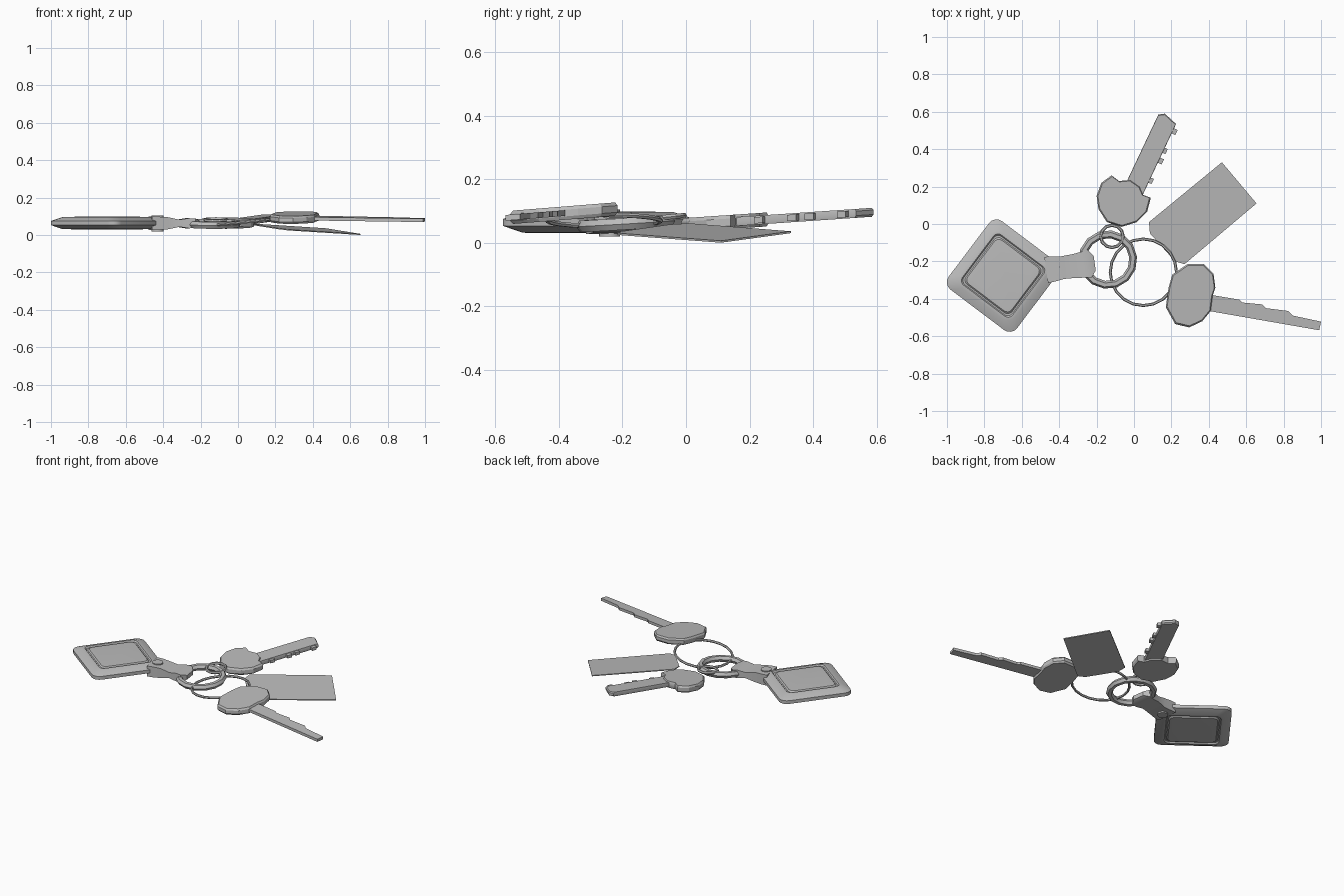
import bpy, bmesh, math
from mathutils import Matrix

cube = bpy.data.objects.get("Cube")
if cube:
    bpy.data.objects.remove(cube)

grey = bpy.data.materials.new("plain grey")
grey.use_nodes = True
colour = (0.5, 0.5, 0.5, 1)
grey.diffuse_color = colour
grey.node_tree.nodes["Principled BSDF"].inputs["Base Color"].default_value = colour


def finish(obj, angle=25):
    obj.data.materials.clear()
    obj.data.materials.append(grey)
    bpy.ops.object.select_all(action='DESELECT')
    obj.select_set(True)
    bpy.context.view_layer.objects.active = obj
    bpy.ops.object.shade_smooth_by_angle(angle=math.radians(angle))
    return obj


def loft(name, sections, matrix=Matrix()):
    """Skin a row of equal-length point loops and cap both ends."""
    bm = bmesh.new()
    rows = [[bm.verts.new(matrix @ Matrix.Translation(p).to_translation()) for p in s]
            for s in sections]
    n = len(rows[0])
    for a, b in zip(rows, rows[1:]):
        for i in range(n):
            j = (i + 1) % n
            bm.faces.new((a[i], a[j], b[j], b[i]))
    bm.faces.new(rows[0])
    bm.faces.new(rows[-1])
    bmesh.ops.recalc_face_normals(bm, faces=bm.faces)
    mesh = bpy.data.meshes.new(name)
    bm.to_mesh(mesh)
    bm.free()
    obj = bpy.data.objects.new(name, mesh)
    bpy.context.collection.objects.link(obj)
    return finish(obj)


def slab(name, outline, plane, layers):
    """Outline lying on a tilted plane; layers are (scale, height) pairs."""
    cx = sum(p[0] for p in outline) / len(outline)
    cy = sum(p[1] for p in outline) / len(outline)
    sections = []
    for k, h in layers:
        pts = [(cx + (x - cx) * k, cy + (y - cy) * k) for x, y in outline]
        sections.append([(x, y, plane(x, y) + h) for x, y in pts])
    return loft(name, sections)


def rounded_square(half, radius, z, steps=4):
    pts = []
    for corner in range(4):
        mid = math.radians(45 + 90 * corner)
        cx = (half - radius) * math.copysign(1, math.cos(mid))
        cy = (half - radius) * math.copysign(1, math.sin(mid))
        for i in range(steps + 1):
            a = math.radians(90 * corner + 90 * i / steps)
            pts.append((cx + radius * math.cos(a), cy + radius * math.sin(a), z))
    return pts


def ring(name, place, major, minor, sides, tilt):
    bpy.ops.mesh.primitive_torus_add(location=place, rotation=tilt, major_radius=major,
                                     minor_radius=minor, major_segments=sides,
                                     minor_segments=6)
    obj = bpy.context.object
    obj.name = name
    return finish(obj)


def both_sides(t, rim=0.95):
    return [(rim, -t), (1, -t * 0.5), (1, t * 0.5), (rim, t)]


# Fob: bevelled rounded square with a grooved, raised panel on both faces
half_profile = [(0.229, 0.011), (0.185, 0.032), (0.168, 0.033), (0.162, 0.025),
                (0.154, 0.025), (0.147, 0.033), (0.13, 0.034)]
profile = [(h, -z) for h, z in reversed(half_profile)] + half_profile
loft("fob", [rounded_square(h, 0.05 if h > 0.18 else 0.03, z) for h, z in profile],
     Matrix.Translation((-0.70, -0.276, 0.064)) @ Matrix.Rotation(math.radians(-37), 4, 'Z'))

# Strap: flattened loop from the fob corner round the main ring
strap_rows = [(-0.04, 0.07, 0.035), (0.0, 0.068, 0.035), (0.05, 0.061, 0.032),
              (0.11, 0.064, 0.019), (0.16, 0.07, 0.027), (0.195, 0.075, 0.025),
              (0.222, 0.04, 0.014)]
loft("strap", [[(s, -w, -h), (s, w, -h), (s, w, h), (s, -w, h)] for s, w, h in strap_rows],
     Matrix.Translation((-0.43, -0.24, 0.063)) @ Matrix.Rotation(math.radians(8), 4, 'Z'))
bpy.ops.mesh.primitive_cylinder_add(vertices=16, radius=0.033, depth=0.084,
                                    location=(-0.43, -0.24, 0.062))
bpy.context.object.name = "strap_rivet"
finish(bpy.context.object)

# Rings
ring("main_ring", (-0.14, -0.19, 0.06), 0.136, 0.021, 14, (0.06, 0, 0.1))
ring("large_thin_ring", (0.05, -0.258, 0.07), 0.178, 0.008, 20, (0, -0.1, 0))
ring("small_ring", (-0.118, -0.066, 0.08), 0.06, 0.009, 12, (0.1, 0, 0))

# Card tag
slab("card_tag", [(0.47, 0.33), (0.655, 0.11), (0.27, -0.215), (0.22, -0.2),
                  (0.085, -0.05), (0.08, 0.01)],
     lambda x, y: 0.066 - 0.104 * x + 0.0487 * y, [(1, -0.003), (1, 0.003)])


# Toothed key: head, blade and square teeth along one edge
def toothed_plane(x, y):
    return 0.056 + 0.068 * y


slab("toothed_key_head", [(-0.12, 0.26), (-0.175, 0.22), (-0.2, 0.15), (-0.19, 0.08),
                          (-0.145, 0.01), (-0.065, -0.015), (0.015, 0.01), (0.07, 0.065),
                          (0.09, 0.14), (0.05, 0.155), (0.03, 0.2), (-0.02, 0.235),
                          (-0.08, 0.23)], toothed_plane, both_sides(0.022))
slab("toothed_key_blade", [(0.03, 0.12), (0.225, 0.535), (0.165, 0.59), (0.13, 0.585),
                           (-0.04, 0.225)], toothed_plane, both_sides(0.014, 0.97))
along, out = (0.425, 0.905), (0.905, -0.425)
for i, (x, y) in enumerate([(0.21, 0.497), (0.157, 0.395), (0.137, 0.34), (0.083, 0.235)]):
    corners = [(x + along[0] * a + out[0] * b, y + along[1] * a + out[1] * b)
               for a, b in ((-0.015, -0.03), (0.015, -0.03), (0.015, 0.019), (-0.015, 0.019))]
    slab(f"key_tooth_{i + 1}", corners, toothed_plane, [(1, -0.01), (1, 0.01)])


# Long key: oval head and stepped, tapering blade
def long_plane(x, y):
    return 0.093 + 0.08 * (y + 0.385)


slab("long_key_head", [(0.285, -0.215), (0.375, -0.215), (0.425, -0.265), (0.435, -0.34),
                       (0.42, -0.385), (0.41, -0.465), (0.365, -0.52), (0.295, -0.553),
                       (0.22, -0.535), (0.17, -0.445), (0.185, -0.34), (0.205, -0.27)],
     long_plane, both_sides(0.021))
slab("long_key_blade", [(0.36, -0.37), (0.565, -0.405), (0.58, -0.42), (0.685, -0.43),
                        (0.705, -0.45), (0.825, -0.465), (0.85, -0.49), (1.0, -0.522),
                        (0.99, -0.568), (0.36, -0.458)],
     long_plane, [(1, -0.009), (1, 0.009)])
